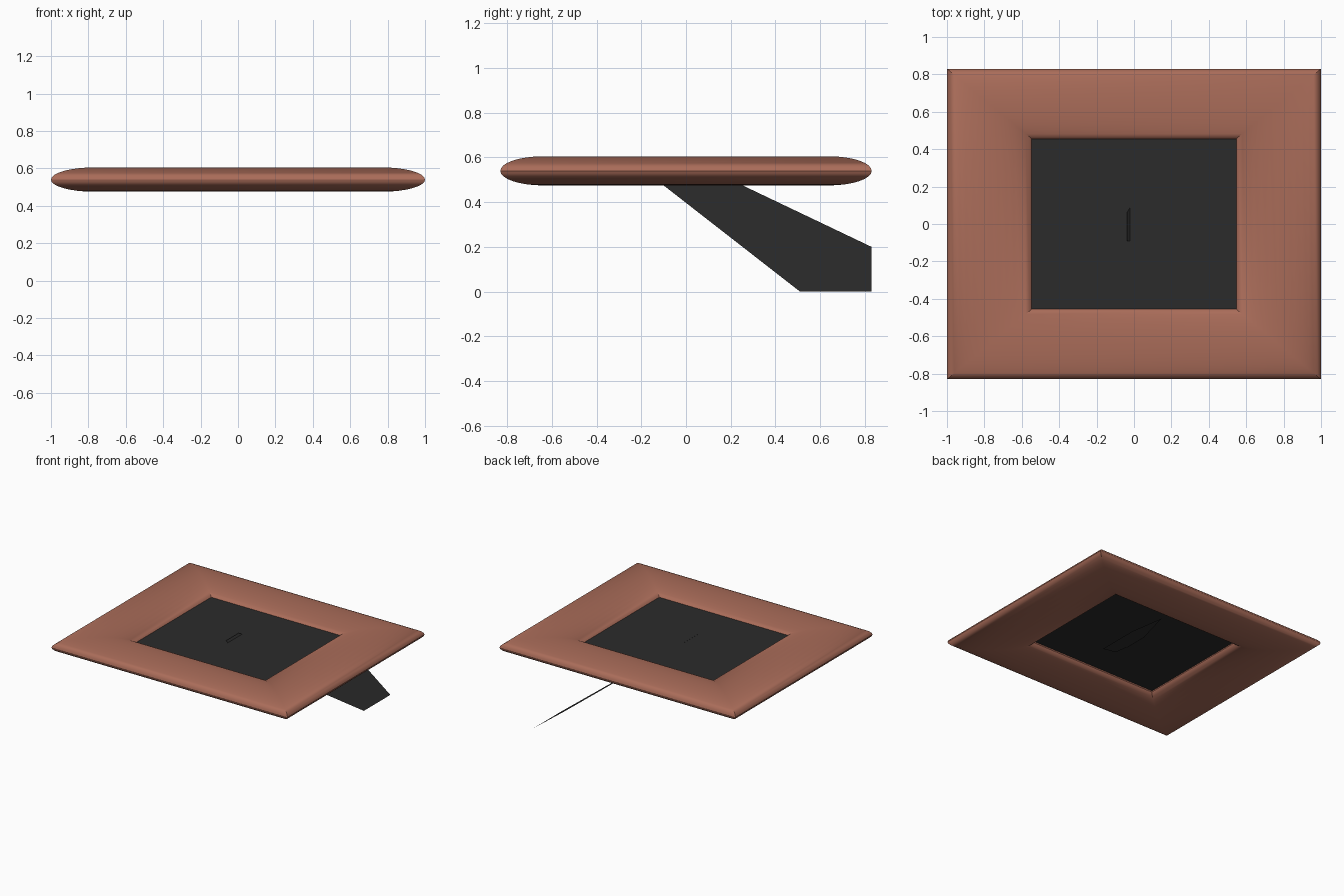
import bpy, bmesh, math

if "Cube" in bpy.data.objects:
    bpy.data.objects.remove(bpy.data.objects["Cube"])


def make_mat(name, color):
    m = bpy.data.materials.new(name)
    m.diffuse_color = (*color, 1.0)
    m.use_nodes = True
    m.node_tree.nodes["Principled BSDF"].inputs["Base Color"].default_value = m.diffuse_color
    return m


def make_obj(name, verts, faces, mat):
    bm = bmesh.new()
    vs = [bm.verts.new(v) for v in verts]
    for f in faces:
        bm.faces.new([vs[i] for i in f])
    bmesh.ops.recalc_face_normals(bm, faces=bm.faces)
    me = bpy.data.meshes.new(name)
    bm.to_mesh(me)
    bm.free()
    me.materials.append(mat)
    ob = bpy.data.objects.new(name, me)
    bpy.context.collection.objects.link(ob)
    return ob


wood = make_mat("terracotta", (0.40, 0.15, 0.10))
dark = make_mat("charcoal", (0.024, 0.024, 0.024))

# frame: elliptical moulding swept round four mitred corners
N = 32
MID_Z = 0.54
verts, faces = [], []
for sx, sy in ((1, 1), (-1, 1), (-1, -1), (1, -1)):
    for i in range(N):
        a = 2 * math.pi * i / N
        c = math.cos(a)
        verts.append((sx * (0.77 + 0.23 * c), sy * (0.64 + 0.19 * c),
                      MID_Z + 0.065 * math.sin(a)))
for k in range(4):
    n = (k + 1) % 4
    for i in range(N):
        j = (i + 1) % N
        faces.append((k * N + i, n * N + i, n * N + j, k * N + j))
frame = make_obj("frame", verts, faces, wood)
bpy.context.view_layer.objects.active = frame
frame.select_set(True)
bpy.ops.object.shade_smooth_by_angle(angle=math.radians(30))

# backing panel: thin sheet tucked into the moulding
PX, PY, PZ = 0.55, 0.46, 0.555
make_obj("backing_panel",
         [(-PX, -PY, PZ), (PX, -PY, PZ), (PX, PY, PZ), (-PX, PY, PZ)],
         [(0, 1, 2, 3)], dark)

# easel stand: thin slanted sheet, its top just poking through the panel
outline = [(0.51, 0.0), (0.83, 0.0), (0.83, 0.20),
           (0.06, 0.567), (-0.09, 0.567), (-0.10, 0.475)]
make_obj("easel_stand", [(0.71 - 1.32 * z, y, z) for y, z in outline],
         [tuple(range(len(outline)))], dark)
